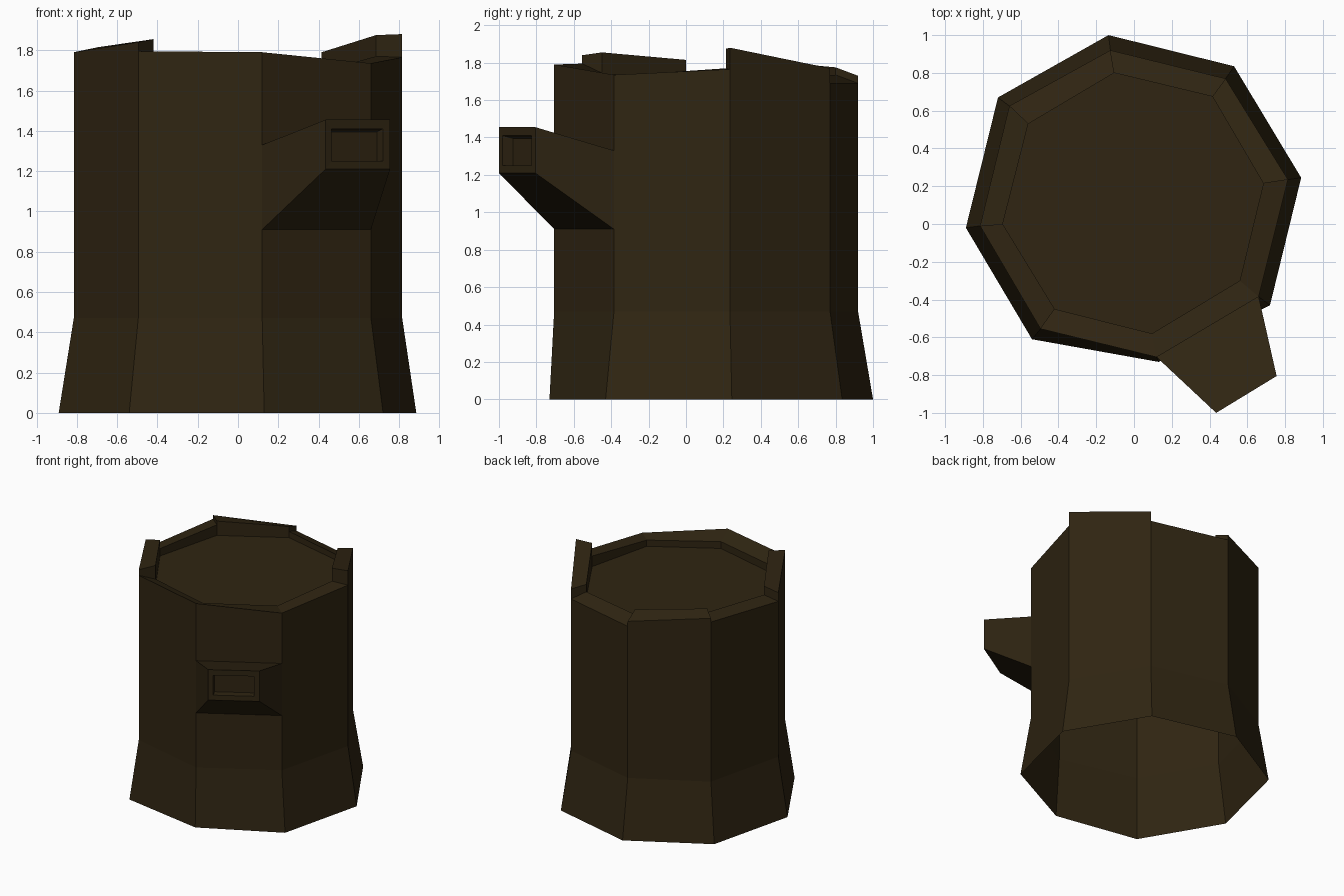
import bpy
import bmesh
from mathutils import Vector

if "Cube" in bpy.data.objects:
    bpy.data.objects.remove(bpy.data.objects["Cube"], do_unlink=True)

# One bark colour for the whole stump
bark = bpy.data.materials.new("dark_brown_bark")
bark.use_nodes = True
colour = (0.029, 0.0185, 0.006, 1.0)
bark.diffuse_color = colour
bark.node_tree.nodes["Principled BSDF"].inputs["Base Color"].default_value = colour

# Eight-sided plan, counter-clockwise from the back corner reversed (clockwise)
foot = [(-0.135, 1.0), (0.53, 0.835), (0.885, 0.245), (0.72, -0.43),
        (0.13, -0.73), (-0.54, -0.61), (-0.89, -0.02), (-0.72, 0.67)]
trunk = [(-0.125, 0.92), (0.485, 0.77), (0.815, 0.235), (0.66, -0.385),
         (0.12, -0.705), (-0.495, -0.555), (-0.815, -0.01), (-0.66, 0.625)]
inner = [(-0.105, 0.80), (0.415, 0.675), (0.685, 0.215), (0.56, -0.30),
         (0.095, -0.58), (-0.42, -0.45), (-0.695, 0.0), (-0.56, 0.53)]
SIDES = len(foot)
FLOOR = 1.685
BRANCH_SIDE = 3

# Broken rim heights per side: outer start, outer end, inner start, inner end
rim = [(1.69, 1.69, 1.735, 1.73), (1.77, 1.88, 1.79, 1.875),
       (1.765, 1.735, 1.77, 1.735), (1.735, 1.79, 1.735, 1.74),
       (1.79, 1.795, 1.74, 1.745), (1.84, 1.79, 1.855, 1.815),
       (1.72, 1.755, 1.745, 1.77), (1.785, 1.73, 1.80, 1.775)]

bm = bmesh.new()


def at(plan, i, z):
    x, y = plan[i % SIDES]
    return Vector((x, y, z))


def face(*points):
    return bm.faces.new([bm.verts.new(p) for p in points])


def bridge(a, b):
    for i in range(len(a)):
        j = (i + 1) % len(a)
        face(a[i], a[j], b[j], b[i])


def frame(p, q, low, high):
    return [Vector((*p, low)), Vector((*q, low)),
            Vector((*q, high)), Vector((*p, high))]


# Flared foot and straight trunk, open underneath
levels = [(foot, 0.0), (trunk, 0.47), (trunk, 0.91), (trunk, 1.33)]
for row, ((lo, z0), (hi, z1)) in enumerate(zip(levels, levels[1:])):
    for i in range(SIDES):
        if row == 2 and i == BRANCH_SIDE:
            continue
        face(at(lo, i, z0), at(lo, i + 1, z0), at(hi, i + 1, z1), at(hi, i, z1))

# Uneven bark rim around the recessed cut surface
for i, (o0, o1, n0, n1) in enumerate(rim):
    a, b = at(trunk, i, o0), at(trunk, i + 1, o1)
    c, d = at(inner, i + 1, n1), at(inner, i, n0)
    face(at(trunk, i, 1.33), at(trunk, i + 1, 1.33), b, a)
    face(a, b, c, d)
    face(d, c, at(inner, i + 1, FLOOR), at(inner, i, FLOOR))
    # Step between this side and the next
    next_o, _, next_n, _ = rim[(i + 1) % SIDES]
    if abs(next_o - o1) > 0.001 or abs(next_n - n1) > 0.001:
        corners = [b, c]
        if abs(next_n - n1) > 0.001:
            corners.append(at(inner, i + 1, next_n))
        if abs(next_o - o1) > 0.001:
            corners.append(at(trunk, i + 1, next_o))
        face(*corners)

face(*[at(inner, i, FLOOR) for i in range(SIDES)])

# Broken branch stub with a recessed end
sections = [frame(trunk[4], trunk[3], 0.91, 1.33),
            frame((0.435, -1.0), (0.755, -0.805), 1.21, 1.455),
            frame((0.465, -0.98), (0.72, -0.826), 1.25, 1.41),
            frame((0.44, -0.925), (0.69, -0.775), 1.25, 1.395)]
for a, b in zip(sections, sections[1:]):
    bridge(a, b)
face(*sections[-1])

# Join the pieces into one flat-shaded surface
bmesh.ops.remove_doubles(bm, verts=bm.verts[:], dist=0.0005)
bmesh.ops.recalc_face_normals(bm, faces=bm.faces[:])
mesh = bpy.data.meshes.new("tree_stump")
bm.to_mesh(mesh)
bm.free()
mesh.materials.append(bark)
stump = bpy.data.objects.new("tree_stump", mesh)
bpy.context.scene.collection.objects.link(stump)
